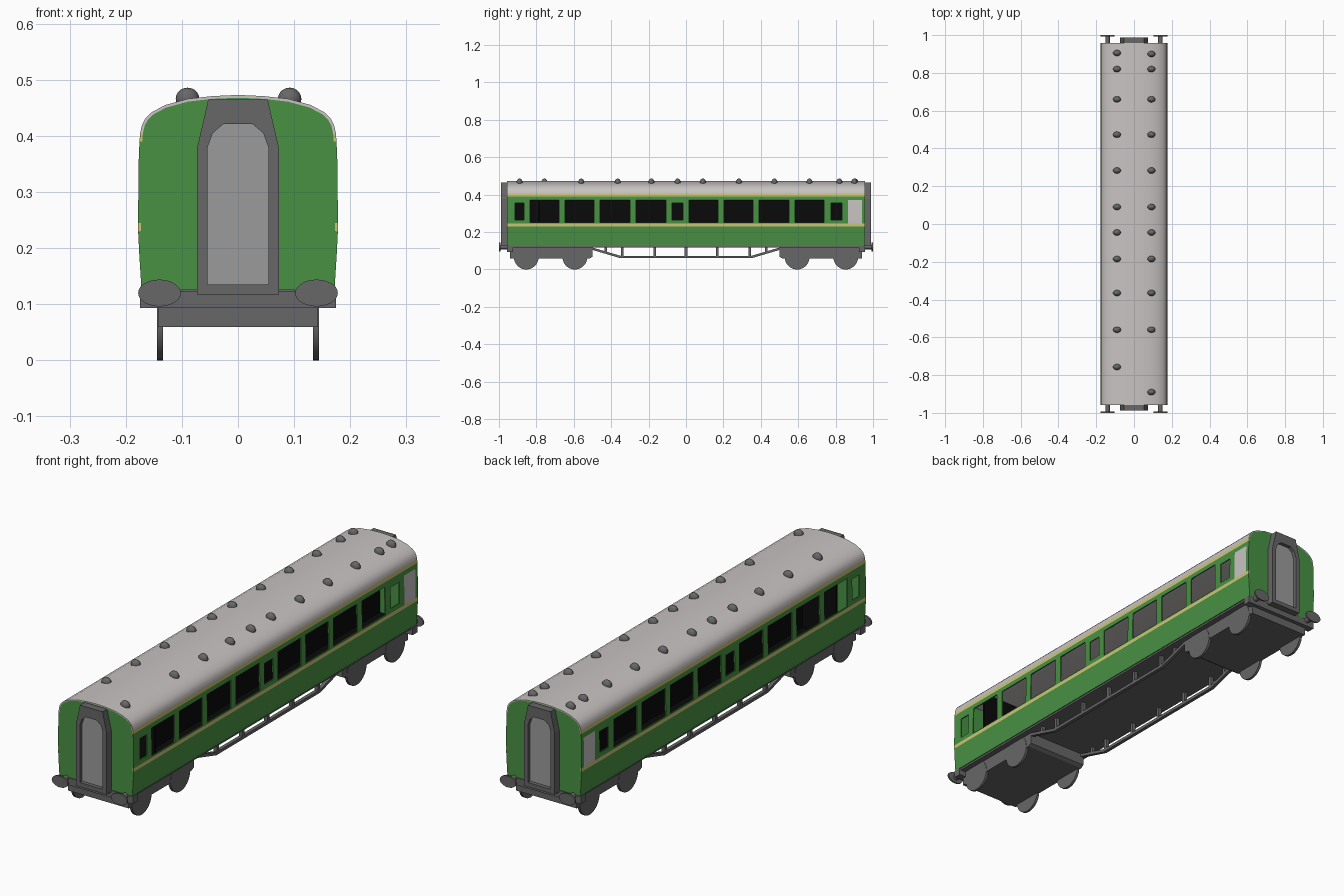
import bpy, bmesh, math
from mathutils import Matrix, Vector

if "Cube" in bpy.data.objects:
    bpy.data.objects.remove(bpy.data.objects["Cube"])


def material(name, r, g, b):
    m = bpy.data.materials.new(name)
    m.diffuse_color = (r, g, b, 1)
    m.use_nodes = True
    m.node_tree.nodes["Principled BSDF"].inputs["Base Color"].default_value = m.diffuse_color
    return m


GREEN = material("body green", .066, .285, .056)
YELLOW = material("stripe yellow", .60, .56, .18)
ROOF = material("roof pale grey", .58, .55, .54)
DARK = material("dark grey", .135, .135, .138)
MID = material("door grey", .33, .33, .33)
BLACK = material("interior black", .003, .003, .003)


def finish(name, bm, mats, smooth=False, recalc=True):
    if recalc:
        bmesh.ops.recalc_face_normals(bm, faces=bm.faces[:])
    me = bpy.data.meshes.new(name)
    bm.to_mesh(me)
    bm.free()
    ob = bpy.data.objects.new(name, me)
    bpy.context.collection.objects.link(ob)
    for m in mats:
        me.materials.append(m)
    if smooth:
        shade(ob)
    return ob


def shade(ob):
    bpy.ops.object.select_all(action='DESELECT')
    ob.select_set(True)
    bpy.context.view_layer.objects.active = ob
    bpy.ops.object.shade_smooth_by_angle(angle=math.radians(35))


def box(name, x0, x1, y0, y1, z0, z1, mat):
    bm = bmesh.new()
    mtx = Matrix.Translation(((x0 + x1) / 2, (y0 + y1) / 2, (z0 + z1) / 2)) @ \
        Matrix.Diagonal((x1 - x0, y1 - y0, z1 - z0, 1))
    bmesh.ops.create_cube(bm, size=1, matrix=mtx)
    return finish(name, bm, [mat])


def prism_x(name, pts, x0, x1, mat):
    """Extrude a (y, z) outline along x."""
    bm = bmesh.new()
    f = bm.faces.new([bm.verts.new((x0, y, z)) for y, z in pts])
    r = bmesh.ops.extrude_face_region(bm, geom=[f])
    bmesh.ops.translate(bm, vec=(x1 - x0, 0, 0),
                        verts=[v for v in r['geom'] if isinstance(v, bmesh.types.BMVert)])
    return finish(name, bm, [mat])


def cylinder(name, loc, axis, radius, depth, mat, seg=32, scale=(1, 1, 1)):
    bm = bmesh.new()
    rot = Vector((0, 0, 1)).rotation_difference(Vector(axis)).to_matrix().to_4x4()
    bmesh.ops.create_cone(bm, cap_ends=True, segments=seg, radius1=radius, radius2=radius, depth=depth,
                          matrix=Matrix.Translation(loc) @ Matrix.Diagonal((*scale, 1)) @ rot)
    return finish(name, bm, [mat], True)


# Body shell: profile swept through y lines, window cells left open
LARGE = [(-.834, -.68), (-.647, -.492), (-.46, -.30), (-.267, -.107),
         (.016, .171), (.203, .358), (.39, .55), (.583, .738)]
SMALL = [(-.914, -.866), (-.075, -.016), (.775, .834)]
PANEL = (.866, .941)
END = .957
half = [(.172, .125), (.176, .19), (.178, .23), (.178, .245), (.178, .25), (.178, .265),
        (.177, .355), (.1765, .37), (.1755, .39), (.1745, .405), (.171, .42), (.165, .431),
        (.154, .442), (.13, .455), (.09, .466), (.045, .471), (0, .473)]
profile = half + [(-x, z) for x, z in half[-2::-1]]
ys = sorted({-END, END, *PANEL, *[v for w in LARGE + SMALL for v in w]})


def inside(y, spans):
    return any(a < y < b for a, b in spans)


bm = bmesh.new()
grid = [[bm.verts.new((x, y, z)) for y in ys] for x, z in profile]
for i in range(len(profile) - 1):
    z = (profile[i][1] + profile[i + 1][1]) / 2
    for j in range(len(ys) - 1):
        y = (ys[j] + ys[j + 1]) / 2
        if (.25 < z < .37 and inside(y, LARGE)) or (.265 < z < .355 and inside(y, SMALL)):
            continue
        f = bm.faces.new((grid[i][j], grid[i][j + 1], grid[i + 1][j + 1], grid[i + 1][j]))
        if z > .405 or (.245 < z < .37 and inside(y, [PANEL])):
            f.material_index = 2
        elif .23 < z < .245 or .39 < z < .405:
            f.material_index = 1
shell = finish("body_shell", bm, [GREEN, YELLOW, ROOF], recalc=False)
mod = shell.modifiers.new("thickness", 'SOLIDIFY')
mod.thickness = .005
mod.offset = -1
bpy.context.view_layer.objects.active = shell
bpy.ops.object.modifier_apply(modifier=mod.name)
shade(shell)

# Interior: floor, lengthwise wall and cross wall
box("interior_floor", -.165, .165, -.95, .95, .131, .136, BLACK)
box("corridor_wall", -.004, .004, -.95, .95, .134, .385, BLACK)
box("cross_wall", -.16, .16, -.79, -.78, .134, .425, BLACK)
box("underframe", -.168, .168, -.952, .952, .117, .131, DARK)

# Gangway outlines, left half then mirrored
outer = [(-.073, .117), (-.073, .378), (-.064, .417), (-.053, .465)]
inner = [(-.054, .135), (-.054, .38), (-.045, .405), (-.026, .421)]
outer += [(-x, z) for x, z in outer[::-1]]
inner += [(-x, z) for x, z in inner[::-1]]

for s, end in ((-1, "front"), (1, "back")):
    # End wall
    bm = bmesh.new()
    a = [bm.verts.new((x, s * END, z)) for x, z in profile]
    b = [bm.verts.new((x, s * (END - .006), z)) for x, z in profile]
    bm.faces.new(a)
    bm.faces.new(b)
    n = len(a)
    for i in range(n):
        # rim follows the roof and side colours
        f = bm.faces.new((a[i], a[(i + 1) % n], b[(i + 1) % n], b[i]))
        f.material_index = 1 if f.calc_center_median().z > .405 else 0
    wall = finish(end + "_end_wall", bm, [GREEN, ROOF])
    wall.scale = (.999, 1, 1)

    # Gangway frame and recessed door
    bm = bmesh.new()
    loops = [[bm.verts.new((x, s * y, z)) for x, z in pts]
             for pts, y in ((outer, END), (outer, .988), (inner, .988), (inner, END))]
    for l0, l1 in zip(loops, loops[1:] + loops[:1]):
        for i in range(len(outer)):
            k = (i + 1) % len(outer)
            bm.faces.new((l0[i], l0[k], l1[k], l1[i]))
    finish(end + "_gangway_frame", bm, [DARK])
    bm = bmesh.new()
    f = bm.faces.new([bm.verts.new((x, s * .972, z)) for x, z in inner])
    f.normal_update()
    if f.normal.y * s < 0:
        f.normal_flip()
    finish(end + "_gangway_door", bm, [MID], recalc=False)

    # Headstock and buffers
    y0, y1 = sorted((s * .925, s * .958))
    box(end + "_headstock", -.175, .175, y0, y1, .093, .124, DARK)
    for sx in (-1, 1):
        cylinder(end + "_buffer_shank", (sx * .14, s * .974, .12), (0, 1, 0), .012, .04, DARK, 16)
        cylinder(end + "_buffer_head", (sx * .14, s * .9965, .12), (0, 1, 0), .038, .007, DARK, 28,
                 (1, 1, .63))

    # Bogie with four wheels
    prism_x(end + "_bogie", [(s * y, z) for y, z in
            ((.94, .12), (.94, .059), (.515, .059), (.50, .068), (.50, .12))], -.143, .143, DARK)
    for y in (.594, .854):
        for sx in (-1, 1):
            cylinder(end + "_wheel", (sx * .139, s * y, .066), (1, 0, 0), .066, .011, DARK, 36)

# Truss rods and posts under both sides
top = [(-.51, .12), (-.35, .073), (.35, .073), (.51, .12)]
truss = top + [(y, z - .013) for y, z in top[::-1]]
for sx in (-1, 1):
    x0, x1 = sorted((sx * .128, sx * .143))
    prism_x("truss_rod", truss, x0, x1, DARK)
    for y in (-.43, -.34, -.168, 0, .168, .34, .43):
        box("truss_post", x0, x1, y - .007, y + .007, .066 if abs(y) < .4 else .09, .12, DARK)

# Roof vents
shared = [.82, .66, .473, .283, .09, -.045, -.185, -.365, -.56]
for x, extra in ((-.09, [.905, -.757]), (.092, [.9, -.89])):
    for y in shared + extra:
        bm = bmesh.new()
        bmesh.ops.create_uvsphere(bm, u_segments=16, v_segments=10, radius=1,
                                  matrix=Matrix.Translation((x, y, .466)) @
                                  Matrix.Diagonal((.021, .016, .02, 1)))
        finish("roof_vent", bm, [DARK], True)
